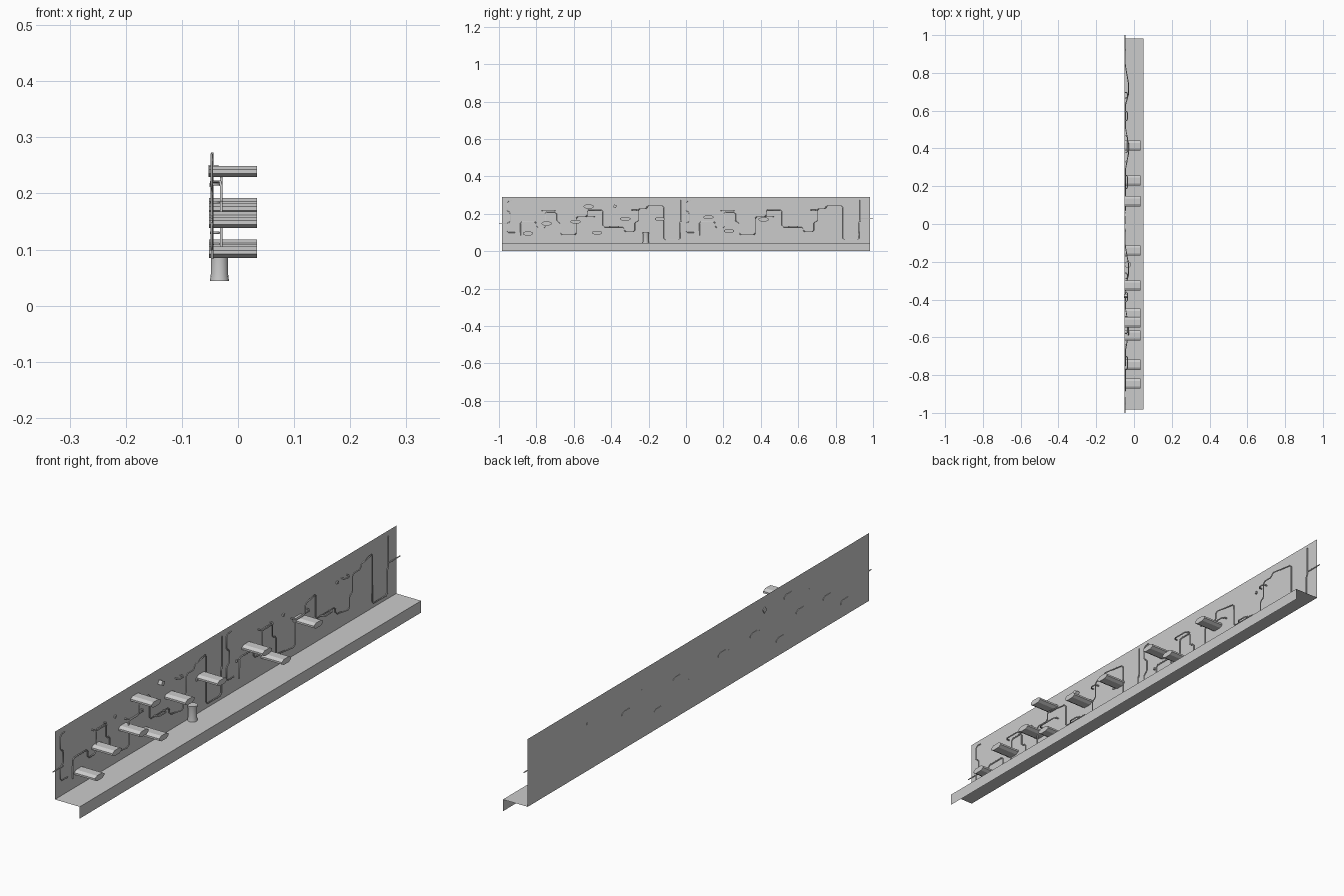
import bpy, bmesh, math
from mathutils import Vector

cube = bpy.data.objects.get("Cube")
if cube:
    bpy.data.objects.remove(cube, do_unlink=True)

grey = bpy.data.materials.new("light_grey")
grey.use_nodes = True
colour = (0.6, 0.6, 0.6, 1)
grey.diffuse_color = colour
grey.node_tree.nodes["Principled BSDF"].inputs["Base Color"].default_value = colour

WALL = -0.05
HALF = 0.983


def finish(bm, name):
    mesh = bpy.data.meshes.new(name)
    bm.to_mesh(mesh)
    bm.free()
    mesh.materials.append(grey)
    obj = bpy.data.objects.new(name, mesh)
    bpy.context.collection.objects.link(obj)
    return obj


def extrude_profile(name, points, offset, closed):
    """Sweep a profile of 3D points along offset."""
    bm = bmesh.new()
    a = [bm.verts.new(p) for p in points]
    b = [bm.verts.new(Vector(p) + Vector(offset)) for p in points]
    n = len(points)
    for i in range(n if closed else n - 1):
        j = (i + 1) % n
        bm.faces.new((a[i], a[j], b[j], b[i]))
    if closed:
        bm.faces.new(a[::-1])
        bm.faces.new(b)
        bmesh.ops.recalc_face_normals(bm, faces=bm.faces)
    return finish(bm, name)


def pipe(name, points, radius=0.0025, chamfer=0.008):
    """Thin round pipe with cut corners."""
    pts = [Vector(p) for p in points]
    path = [pts[0]]
    for p, q, r in zip(pts, pts[1:], pts[2:]):
        for end in (p, r):
            d = end - q
            path.append(q + d.normalized() * min(chamfer, d.length * 0.4))
    path.append(pts[-1])
    curve = bpy.data.curves.new(name, "CURVE")
    curve.dimensions = "3D"
    curve.bevel_depth = radius
    curve.bevel_resolution = 1
    curve.use_fill_caps = True
    spline = curve.splines.new("POLY")
    spline.points.add(len(path) - 1)
    for sp, p in zip(spline.points, path):
        sp.co = (*p, 1)
    curve.materials.append(grey)
    obj = bpy.data.objects.new(name, curve)
    bpy.context.collection.objects.link(obj)
    bpy.ops.object.select_all(action="DESELECT")
    obj.select_set(True)
    bpy.context.view_layer.objects.active = obj
    bpy.ops.object.convert(target="MESH")


# Backing wall, walkway and front lip: one folded sheet
sheet = [(WALL, -HALF, 0.29), (WALL, -HALF, 0.043), (0.05, -HALF, 0.043), (0.05, -HALF, 0)]
extrude_profile("wall_and_ledge", sheet, (0, 2 * HALF, 0), False)

# Projecting signs with cut corners
signs = [(-0.845, 0.095), (-0.745, 0.148), (-0.59, 0.158), (-0.52, 0.239),
         (-0.475, 0.099), (-0.325, 0.173), (-0.14, 0.172), (0.12, 0.182),
         (0.23, 0.108), (0.415, 0.17)]
W, H, C = 0.027, 0.01, 0.012
octagon = [(-W, -H / 3), (-W + C, -H), (W - C, -H), (W, -H / 3),
           (W, H / 3), (W - C, H), (C - W, H), (-W, H / 3)]
for i, (y, z) in enumerate(signs):
    extrude_profile(f"sign_{i + 1}", [(-0.0515, y + u, z + v) for u, v in octagon],
                    (0.0855, 0, 0), True)

# Main pipe run, repeated on the second half of the wall
run = [(-0.885, 0.083), (-0.885, 0.157), (-0.80, 0.157), (-0.80, 0.125),
       (-0.752, 0.125), (-0.752, 0.21), (-0.693, 0.21), (-0.693, 0.157),
       (-0.672, 0.157), (-0.672, 0.088), (-0.587, 0.088), (-0.587, 0.184),
       (-0.528, 0.184), (-0.528, 0.221), (-0.443, 0.221), (-0.443, 0.13),
       (-0.33, 0.13), (-0.33, 0.104), (-0.272, 0.104), (-0.272, 0.157),
       (-0.255, 0.157), (-0.255, 0.227), (-0.208, 0.227), (-0.208, 0.243),
       (-0.117, 0.243), (-0.117, 0.061), (-0.032, 0.061), (-0.032, 0.157),
       (-0.026, 0.157), (-0.026, 0.273)]
side = [(-0.93, 0.27), (-0.955, 0.27), (-0.955, 0.21), (-0.94, 0.21),
        (-0.94, 0.155), (-0.955, 0.155), (-0.955, 0.1), (-0.915, 0.1)]
bars = [(-0.77, -0.70, 0.216), (-0.58, -0.49, 0.184), (-0.41, -0.36, 0.13),
        (-0.29, -0.26, 0.22)]
for k, shift in enumerate((0, 0.957)):
    path = []
    for i, (y, z) in enumerate(run):
        raised = 18 <= i <= 23 or 10 <= i <= 13
        path.append((-0.03 if raised else -0.046, y + shift, z))
    pipe(f"wall_pipe_{k + 1}", path)
    pipe(f"side_pipe_{k + 1}", [(-0.047, y + shift, z) for y, z in side], 0.002)
    for j, (y0, y1, z) in enumerate(bars):
        y0, y1 = y0 + shift, y1 + shift
        pipe(f"bracket_pipe_{k + 1}_{j + 1}",
             [(WALL, y0, z), (-0.034, y0, z), (-0.034, y1, z), (WALL, y1, z)])

# Pipe stubs running past both ends
pipe("end_stub_front", [(-0.047, -1, 0.15), (-0.047, -0.94, 0.15)], 0.002)
pipe("end_stub_back", [(-0.047, 0.93, 0.174), (-0.047, 1, 0.174)], 0.002)

# Barrel standing on the walkway
bm = bmesh.new()
rings = [(0.017, 0.044), (0.0155, 0.056), (0.0155, 0.088), (0.017, 0.1)]
loops = []
for r, z in rings:
    loops.append([bm.verts.new((-0.033 + r * math.cos(t * math.tau / 16),
                                -0.215 + r * math.sin(t * math.tau / 16), z))
                  for t in range(16)])
for a, b in zip(loops, loops[1:]):
    for i in range(16):
        j = (i + 1) % 16
        bm.faces.new((a[i], a[j], b[j], b[i]))
bm.faces.new(loops[0][::-1])
bm.faces.new(loops[-1])
barrel = finish(bm, "barrel")
for o in bpy.context.selected_objects:
    o.select_set(False)
barrel.select_set(True)
bpy.context.view_layer.objects.active = barrel
bpy.ops.object.shade_smooth_by_angle(angle=math.radians(40))

# Small tilted wall lamp
lamp = [(-0.053, -0.38 + 0.011 * math.cos(t), 0.24 + 0.011 * math.sin(t))
        for t in (0.3 + i * math.pi / 2 for i in range(4))]
extrude_profile("wall_lamp", lamp, (0.018, 0, 0), True)

# Small wall studs
for i, (y, z) in enumerate([(-0.64, 0.215), (-0.17, 0.17), (0.06, 0.15), (0.33, 0.215), (0.64, 0.215)]):
    s = 0.004
    square = [(-0.051, y - s, z - s), (-0.051, y + s, z - s),
              (-0.051, y + s, z + s), (-0.051, y - s, z + s)]
    extrude_profile(f"stud_{i + 1}", square, (0.007, 0, 0), True)
